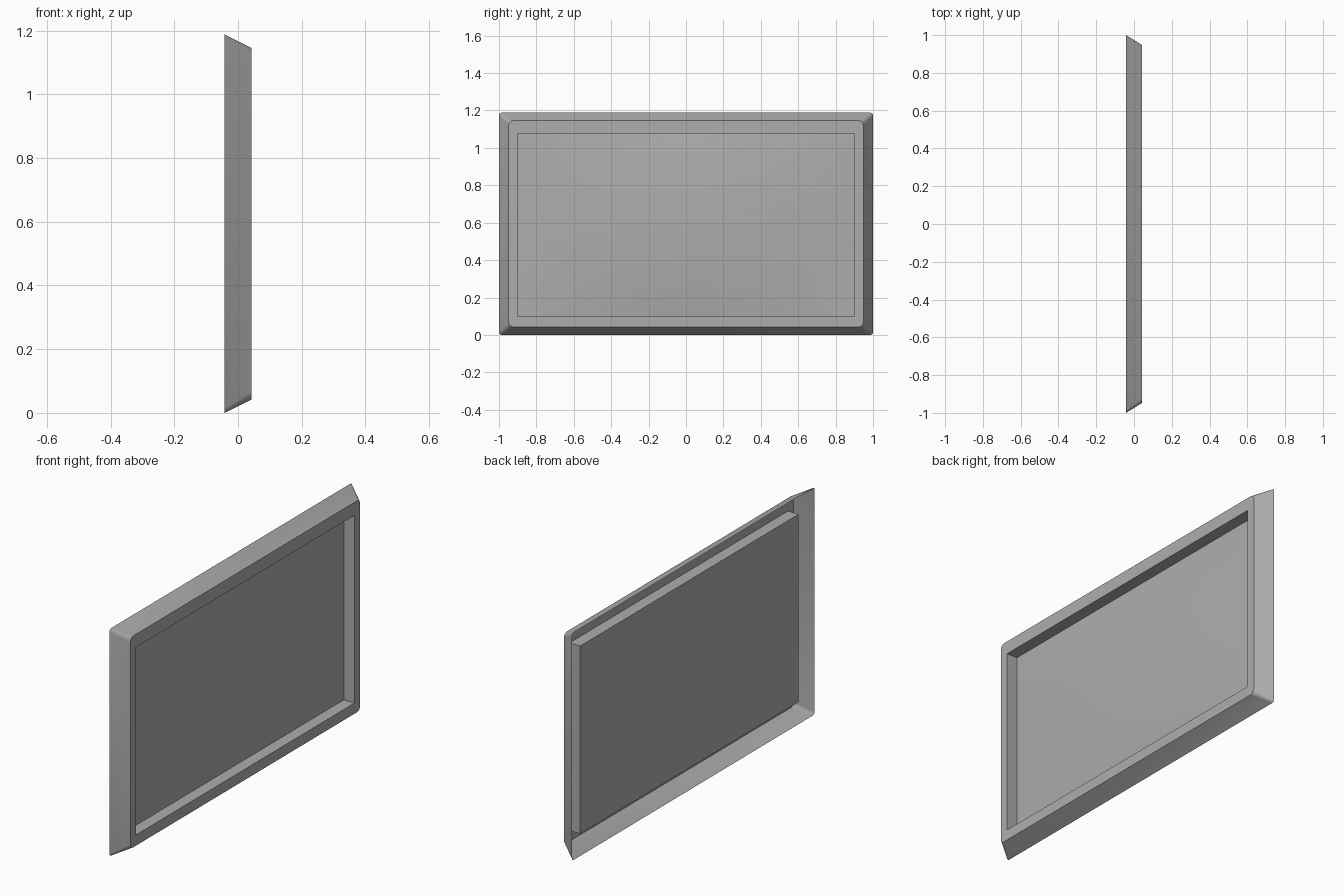
import bpy
import bmesh
from math import cos, sin, pi, radians

cube = bpy.data.objects.get("Cube")
if cube:
    bpy.data.objects.remove(cube)

BACK, FRONT, PANEL = -0.042, 0.042, -0.02
MIDDLE = 0.594
OPEN_Y, OPEN_Z, OPEN_MIDDLE = 0.901, 0.49, 0.588
BULGE = 0.03
ARC_STEPS = 4

grey = bpy.data.materials.new("neutral grey")
grey.use_nodes = True
colour = (0.42, 0.42, 0.42, 1)
grey.diffuse_color = colour
grey.node_tree.nodes["Principled BSDF"].inputs["Base Color"].default_value = colour


def rounded_ring(bm, x, half_y, half_z, middle, radius):
    """Rounded rectangle of vertices, counterclockwise seen from +x."""
    ring = []
    for quarter, (sy, sz) in enumerate([(1, 1), (-1, 1), (-1, -1), (1, -1)]):
        for step in range(ARC_STEPS + 1):
            a = (quarter + step / ARC_STEPS) * pi / 2
            y = sy * (half_y - radius) + radius * cos(a)
            z = sz * (half_z - radius) + radius * sin(a)
            ring.append(bm.verts.new((x, y, z + middle)))
    return ring


def finish(bm, name):
    """Turn the bmesh into a shaded grey object."""
    mesh = bpy.data.meshes.new(name)
    bm.to_mesh(mesh)
    bm.free()
    mesh.materials.append(grey)
    obj = bpy.data.objects.new(name, mesh)
    bpy.context.collection.objects.link(obj)
    bpy.ops.object.select_all(action="DESELECT")
    obj.select_set(True)
    bpy.context.view_layer.objects.active = obj
    bpy.ops.object.shade_smooth_by_angle(angle=radians(30))


def skin(name, sections):
    """Join a row of rings with faces."""
    bm = bmesh.new()
    rings = [rounded_ring(bm, *s) for s in sections]
    for a, b in zip(rings, rings[1:]):
        for i in range(len(a)):
            j = (i + 1) % len(a)
            bm.faces.new((a[i], a[j], b[j], b[i]))
    bmesh.ops.remove_doubles(bm, verts=bm.verts[:], dist=0.0001)
    finish(bm, name)


# Open-backed bevelled frame: sloping sides and the flat face border
rim = (BACK, 1.0, 0.594, MIDDLE, 0.014)
face_edge = (FRONT, 0.948, 0.552, MIDDLE, 0.025)
opening = (FRONT, OPEN_Y, OPEN_Z, OPEN_MIDDLE, 0)
skin("bevelled_frame", [rim, face_edge, opening])

# Sharp-cornered walls of the recess
skin("recess_walls", [opening, (PANEL, OPEN_Y, OPEN_Z, OPEN_MIDDLE, 0)])

# Gently domed panel filling the recess
bm = bmesh.new()
bmesh.ops.create_grid(bm, x_segments=28, y_segments=16, size=1)
for v in bm.verts:
    across, up = v.co.x, v.co.y
    dome = BULGE * (1 - across ** 2) * (1 - up ** 2)
    v.co = (PANEL + dome, across * OPEN_Y, OPEN_MIDDLE + up * OPEN_Z)
finish(bm, "domed_panel")
